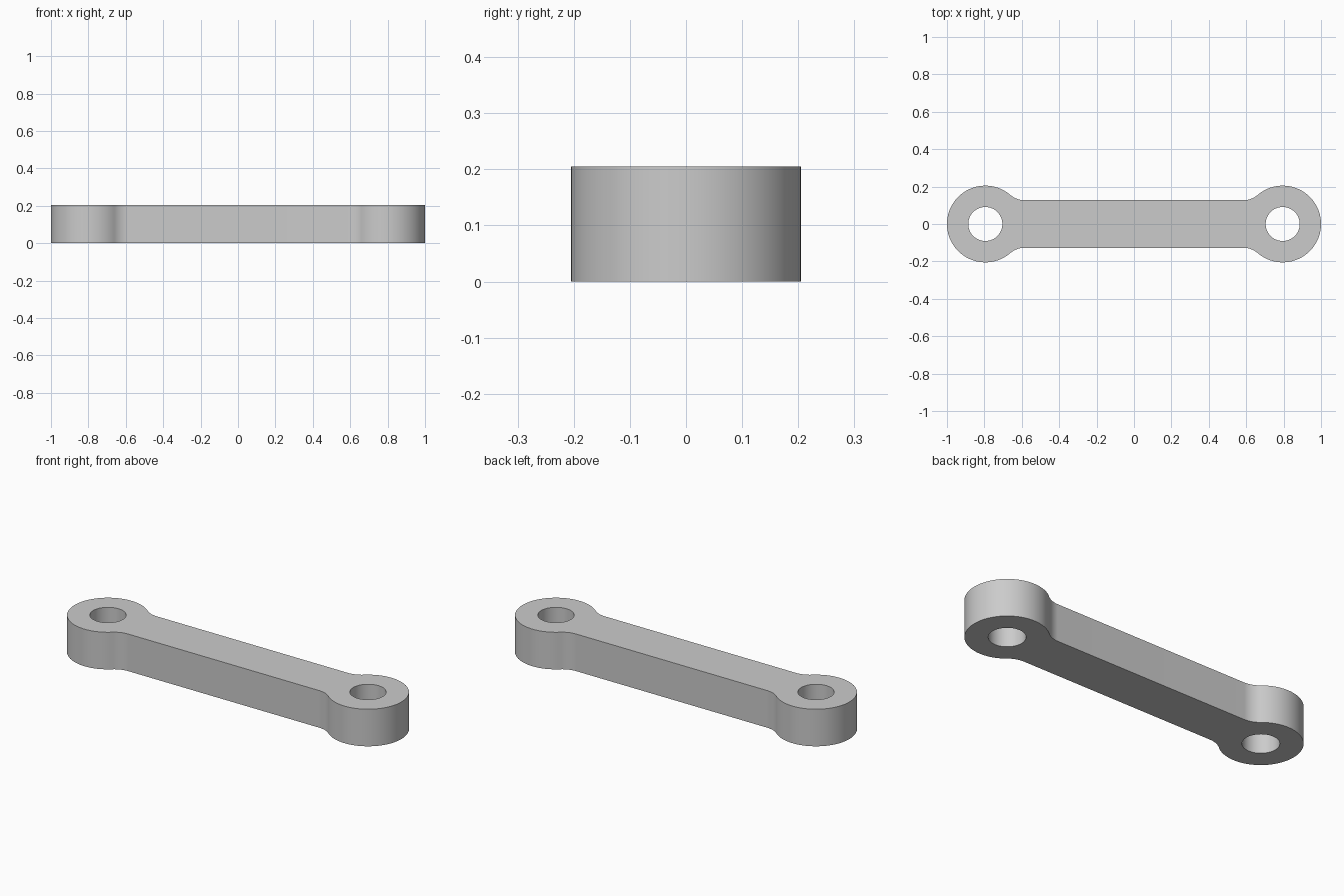
import bpy, bmesh
from math import sin, cos, pi, sqrt, atan2

if "Cube" in bpy.data.objects:
    bpy.data.objects.remove(bpy.data.objects["Cube"])

HEIGHT = 0.205
END_R, HOLE_R = 0.205, 0.091
END_X = 1.0 - END_R
BAR_HALF = 0.127
FILLET_R = 0.12


def arc(cx, cy, r, a0, a1, n):
    return [(cx + r * cos(a0 + (a1 - a0) * i / n),
             cy + r * sin(a0 + (a1 - a0) * i / n)) for i in range(n + 1)]


# Quarter outline: round end, then tangent fillet into the straight bar
dx = sqrt((END_R + FILLET_R) ** 2 - (BAR_HALF + FILLET_R) ** 2)
fx, fy = END_X - dx, BAR_HALF + FILLET_R
touch = atan2(fy, -dx)
quarter = arc(END_X, 0, END_R, 0, touch, 36)
quarter += arc(fx, fy, FILLET_R, touch - pi, -pi / 2, 14)[1:]

# Mirror the quarter into the closed outline
half = quarter + [(-x, y) for x, y in reversed(quarter)]
outline = half + [(x, -y) for x, y in reversed(half[1:-1])]
holes = [arc(s * END_X, 0, HOLE_R, 0, 2 * pi, 64)[:-1] for s in (-1, 1)]

# Filled, extruded profile with both pin holes
curve = bpy.data.curves.new("connecting_link", 'CURVE')
curve.dimensions = '2D'
curve.fill_mode = 'BOTH'
curve.extrude = HEIGHT / 2
for loop in [outline] + holes:
    spline = curve.splines.new('POLY')
    spline.points.add(len(loop) - 1)
    for point, (x, y) in zip(spline.points, loop):
        point.co = (x, y, 0, 1)
    spline.use_cyclic_u = True

link = bpy.data.objects.new("connecting_link", curve)
bpy.context.collection.objects.link(link)
link.location.z = HEIGHT / 2
bpy.context.view_layer.objects.active = link
link.select_set(True)
bpy.ops.object.convert(target='MESH')
link = bpy.context.object

# Weld caps to walls and smooth the rounded sides
bm = bmesh.new()
bm.from_mesh(link.data)
bmesh.ops.remove_doubles(bm, verts=bm.verts, dist=1e-5)
bmesh.ops.recalc_face_normals(bm, faces=bm.faces)
bm.to_mesh(link.data)
bm.free()
bpy.ops.object.shade_smooth_by_angle()
